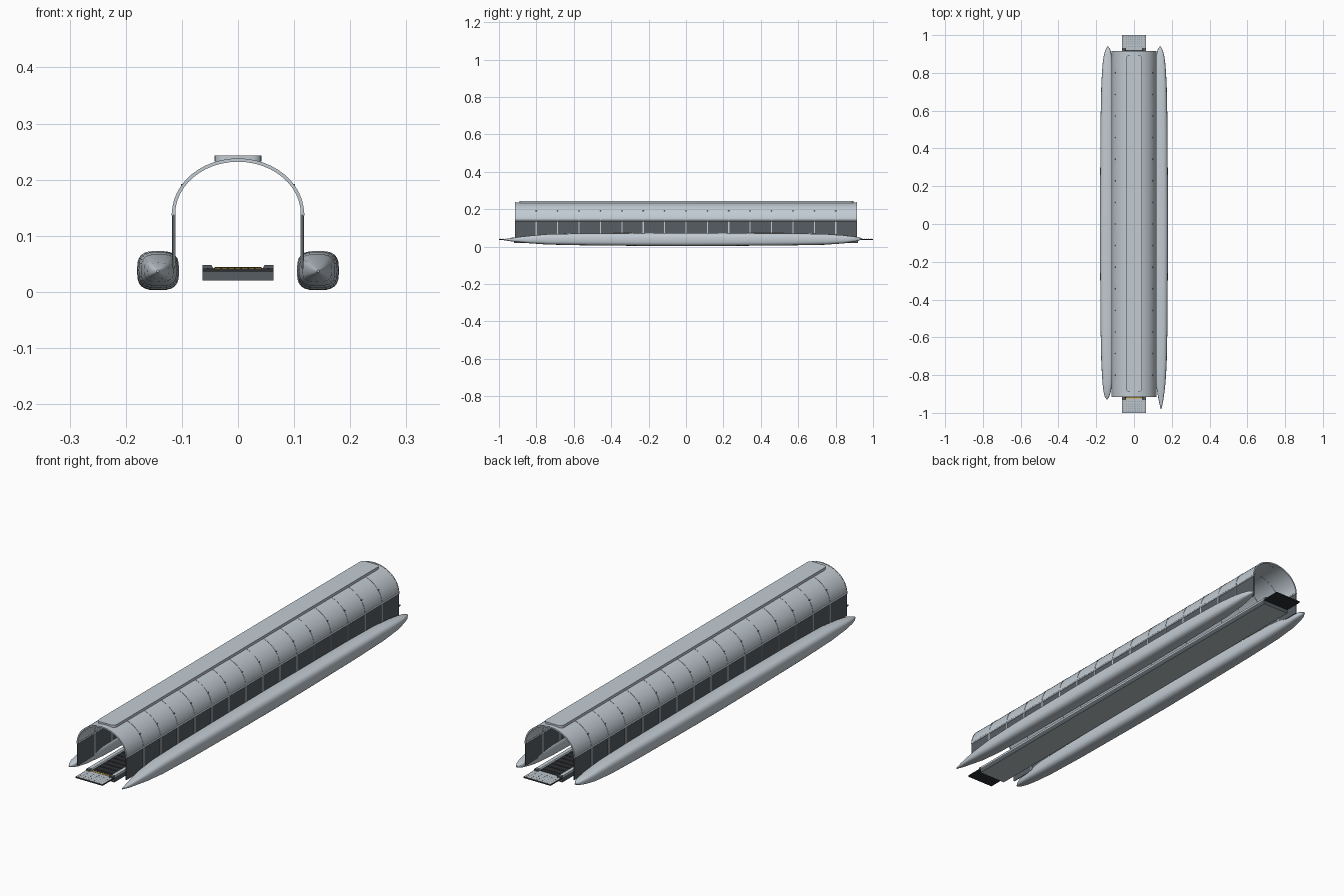
import bpy, bmesh, math
from mathutils import Vector

if "Cube" in bpy.data.objects:
    bpy.data.objects.remove(bpy.data.objects["Cube"])


def mat(name, c):
    m = bpy.data.materials.new(name)
    m.diffuse_color = (*c, 1)
    m.use_nodes = True
    m.node_tree.nodes["Principled BSDF"].inputs["Base Color"].default_value = m.diffuse_color
    return m


LIGHT = mat("light grey", (0.54, 0.60, 0.65))
PLATE = mat("plate grey", (0.50, 0.56, 0.60))
DARK = mat("dark panel", (0.095, 0.11, 0.122))
UNDER = mat("underside grey", (0.48, 0.53, 0.55))
BLACK = mat("black rubber", (0.025, 0.026, 0.028))
YELLOW = mat("safety yellow", (0.75, 0.45, 0.05))

HALF = 0.915          # half length of the tunnel
STEP = 2 * HALF / 16  # panel spacing
WALL_X, EAVE, RISE = 0.115, 0.138, 0.097


def finish(name, bm, mats, smooth=None):
    bmesh.ops.recalc_face_normals(bm, faces=bm.faces)
    me = bpy.data.meshes.new(name)
    bm.to_mesh(me)
    bm.free()
    ob = bpy.data.objects.new(name, me)
    bpy.context.collection.objects.link(ob)
    for m in mats:
        me.materials.append(m)
    if smooth:
        bpy.ops.object.select_all(action='DESELECT')
        ob.select_set(True)
        bpy.context.view_layer.objects.active = ob
        bpy.ops.object.shade_smooth_by_angle(angle=math.radians(smooth))
    return ob


def add_box(bm, x0, x1, y0, y1, z0, z1):
    v = bmesh.ops.create_cube(bm, size=1)["verts"]
    for p in v:
        p.co = Vector(((x0 + x1) / 2 + p.co.x * (x1 - x0),
                       (y0 + y1) / 2 + p.co.y * (y1 - y0),
                       (z0 + z1) / 2 + p.co.z * (z1 - z0)))
    return v


def box(name, m, *dims):
    bm = bmesh.new()
    add_box(bm, *dims)
    return finish(name, bm, [m])


def add_prism(bm, pts, y0, y1):
    """Extrude an (x, z) outline along y."""
    f = bm.faces.new([bm.verts.new((x, y0, z)) for x, z in pts])
    r = bmesh.ops.extrude_face_region(bm, geom=[f])
    for g in r["geom"]:
        if isinstance(g, bmesh.types.BMVert):
            g.co.y = y1


def arch(offset, thick, n=24):
    """Closed outline of an arched sheet."""
    a = [math.pi * i / n for i in range(n + 1)]

    def ring(o):
        return [((WALL_X + o) * math.cos(t), EAVE + (RISE + o) * math.sin(t)) for t in a]
    return ring(offset) + ring(offset - thick)[::-1]


# Arched roof
bm = bmesh.new()
add_prism(bm, arch(0.002, 0.004), -HALF, HALF)
finish("roof_shell", bm, [LIGHT], 35)

# Seam ribs
bm = bmesh.new()
for k in range(17):
    w = 0.0018
    y = max(-HALF + w, min(HALF - w, -HALF + k * STEP))
    add_prism(bm, arch(0.003, 0.006), y - w, y + w)
finish("roof_ribs", bm, [LIGHT], 35)

# Rounded cover strip along the ridge
bm = bmesh.new()
r, pts = 0.018, []
for cx, cy, a0 in ((0.024, 0.877, 0), (-0.024, 0.877, 90), (-0.024, -0.872, 180), (0.024, -0.872, 270)):
    for i in range(5):
        a = math.radians(a0 + i * 22.5)
        pts.append((cx + r * math.cos(a), cy + r * math.sin(a)))
f = bm.faces.new([bm.verts.new((x, y, 0.232)) for x, y in pts])
res = bmesh.ops.extrude_face_region(bm, geom=[f])
bmesh.ops.translate(bm, vec=(0, 0, 0.011), verts=[g for g in res["geom"] if isinstance(g, bmesh.types.BMVert)])
finish("ridge_cover", bm, [LIGHT], 35)

for s, side in ((1, "right"), (-1, "left")):
    # Dark side wall
    x0, x1 = sorted((s * 0.113, s * 0.1165))
    box(side + "_wall", DARK, x0, x1, -HALF, HALF, 0.042, EAVE)

    # Posts between wall panels
    bm = bmesh.new()
    x0, x1 = sorted((s * 0.1115, s * 0.118))
    for k in range(1, 16):
        y = -HALF + k * STEP
        add_box(bm, x0, x1, y - 0.003, y + 0.003, 0.045, EAVE)
    finish(side + "_posts", bm, [LIGHT])

    # Eave rail
    bm = bmesh.new()
    add_prism(bm, [(s * WALL_X + 0.004 * math.cos(i * math.pi / 4),
                    EAVE + 0.004 * math.sin(i * math.pi / 4)) for i in range(8)], -HALF, HALF)
    finish(side + "_eave_rail", bm, [LIGHT], 50)

    # Small fasteners on the roof panels
    bm = bmesh.new()
    for k in range(1, 16):
        y = -HALF + k * STEP
        x0, x1 = sorted((s * 0.097, s * 0.1018))
        add_box(bm, x0, x1, y - 0.003, y + 0.003, 0.188, 0.192)
    finish(side + "_fasteners", bm, [DARK])

    # Pontoon: stations of y, half width, half height, centre x, centre z
    front = -0.98 if s > 0 else -0.93
    stations = [(front, 0.002, 0.002, 0.143, 0.037), ((front - 0.9) / 2, 0.011, 0.008, 0.143, 0.037),
                (-0.89, 0.019, 0.014, 0.142, 0.038), (-0.84, 0.026, 0.020, 0.141, 0.038),
                (-0.74, 0.032, 0.028, 0.141, 0.039), (-0.55, 0.035, 0.032, 0.142, 0.039),
                (-0.25, 0.037, 0.034, 0.142, 0.038), (0.0, 0.0375, 0.035, 0.1425, 0.038),
                (0.25, 0.037, 0.034, 0.142, 0.038), (0.55, 0.035, 0.0325, 0.142, 0.039),
                (0.74, 0.032, 0.029, 0.141, 0.039), (0.84, 0.027, 0.022, 0.140, 0.039),
                (0.89, 0.021, 0.015, 0.139, 0.040), (0.92, 0.014, 0.010, 0.138, 0.041),
                (0.94, 0.003, 0.003, 0.138, 0.041)]
    bm, prev, n = bmesh.new(), None, 24
    for y, w, h, cx, cz in stations:
        ring = []
        for i in range(n):
            a = 2 * math.pi * i / n
            c, d = math.cos(a), math.sin(a)
            ring.append(bm.verts.new((s * cx + w * math.copysign(abs(c) ** 0.65, c), y,
                                      cz + h * math.copysign(abs(d) ** 0.65, d))))
        if prev:
            for i in range(n):
                j = (i + 1) % n
                bm.faces.new((prev[i], prev[j], ring[j], ring[i]))
        else:
            bm.faces.new(ring)
        prev = ring
    bm.faces.new(prev)
    finish(side + "_pontoon", bm, [LIGHT], 50)

    # Conveyor side rail
    bm = bmesh.new()
    add_prism(bm, [(s * 0.063, 0.040), (s * 0.063, 0.047), (s * 0.047, 0.047), (s * 0.043, 0.040)], -0.915, 0.915)
    finish(side + "_conveyor_rail", bm, [LIGHT])

# Conveyor bed: pale underside, dark sides and ends
bm = bmesh.new()
add_box(bm, -0.063, 0.063, -0.92, 0.92, 0.020, 0.040)
bm.normal_update()
for f in bm.faces:
    f.material_index = 0 if f.normal.z < -0.5 else 1
finish("conveyor_bed", bm, [UNDER, DARK])

# Moving belt with cleats
box("belt", BLACK, -0.043, 0.043, -0.918, 0.918, 0.039, 0.043)
bm = bmesh.new()
for k in range(60):
    y = -0.9 + k * 1.8 / 59
    add_box(bm, -0.041, 0.041, y - 0.003, y + 0.003, 0.0425, 0.0442)
finish("belt_cleats", bm, [BLACK])

# Yellow warning strip at the entry
box("warning_strip", YELLOW, -0.043, 0.043, -0.925, -0.919, 0.040, 0.0433)

for e, end in ((-1, "front"), (1, "back")):
    # End platform: light top, dark edges and underside
    bm = bmesh.new()
    y0, y1 = sorted((e * 0.92, e * 1.0))
    add_box(bm, -0.063, 0.063, y0, y1, 0.036, 0.042)
    bm.normal_update()
    for f in bm.faces:
        f.material_index = 0 if f.normal.z > 0.5 else 1
    finish(end + "_platform", bm, [PLATE, BLACK])

    # Grip dots on the platform
    bm = bmesh.new()
    for i in range(10):
        for j in range(5):
            x, y = -0.054 + i * 0.012, e * (0.942 + j * 0.012)
            add_box(bm, x - 0.0014, x + 0.0014, y - 0.0014, y + 0.0014, 0.0415, 0.0423)
    finish(end + "_grip_dots", bm, [DARK])

    # Dark corner brackets closing the conveyor rails
    bm = bmesh.new()
    for s in (-1, 1):
        y0, y1 = sorted((e * 0.914, e * 0.932))
        add_prism(bm, [(s * 0.063, 0.040), (s * 0.063, 0.0475), (s * 0.047, 0.0475), (s * 0.043, 0.040)], y0, y1)
    finish(end + "_corner_brackets", bm, [DARK])
